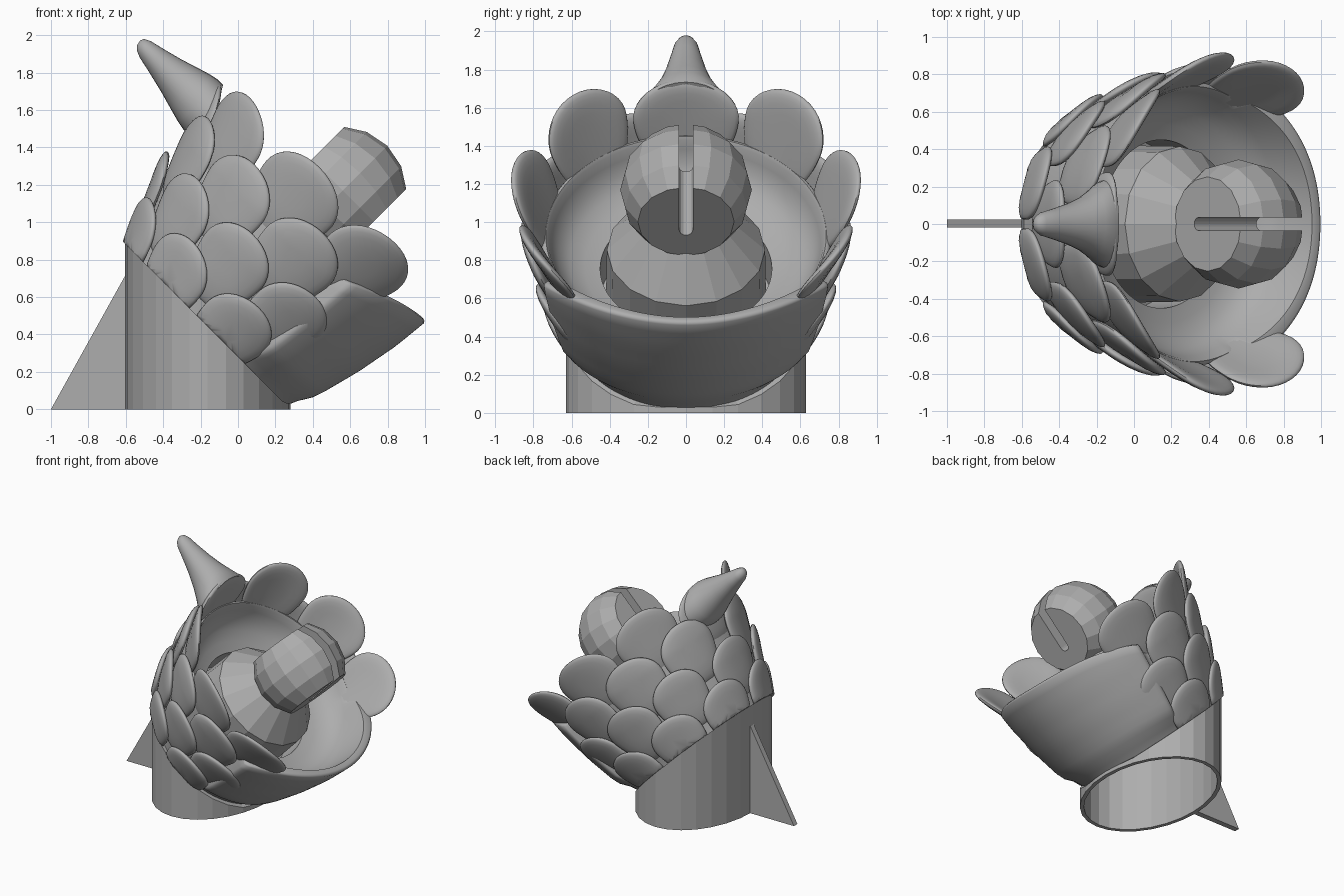
import bpy, bmesh
from math import sin, cos, pi, radians, sqrt
from mathutils import Matrix

old = bpy.data.objects.get("Cube")
if old:
    bpy.data.objects.remove(old, do_unlink=True)

grey = bpy.data.materials.new("plain_grey")
grey.use_nodes = True
colour = (0.42, 0.42, 0.42, 1)
grey.diffuse_color = colour
grey.node_tree.nodes["Principled BSDF"].inputs["Base Color"].default_value = colour

# Tilted frame: local z is the bowl axis, local x points to the front lip
TILT = Matrix.Translation((-0.165, 0, 0.445)) @ Matrix.Rotation(radians(45), 4, 'Y')


def finish(name, bm, smooth=False, tilted=True):
    bmesh.ops.recalc_face_normals(bm, faces=bm.faces)
    if tilted:
        bm.transform(TILT)
    mesh = bpy.data.meshes.new(name)
    bm.to_mesh(mesh)
    bm.free()
    mesh.materials.append(grey)
    obj = bpy.data.objects.new(name, mesh)
    bpy.context.collection.objects.link(obj)
    if smooth:
        bpy.ops.object.select_all(action='DESELECT')
        obj.select_set(True)
        bpy.context.view_layer.objects.active = obj
        bpy.ops.object.shade_smooth_by_angle(angle=radians(50))
    return obj


def loft(bm, rings, cap=True, loop=False):
    """Skin a list of closed rings of points."""
    rows = [[bm.verts.new(p) for p in ring] for ring in rings]
    n = len(rows[0])
    pairs = list(zip(rows, rows[1:])) + ([(rows[-1], rows[0])] if loop else [])
    for a, b in pairs:
        for i in range(n):
            j = (i + 1) % n
            bm.faces.new((a[i], a[j], b[j], b[i]))
    if cap and not loop:
        bm.faces.new(rows[0])
        bm.faces.new(rows[-1])


def circle(r, h, n):
    return [(r * cos(2 * pi * i / n), r * sin(2 * pi * i / n), h) for i in range(n)]


def smoothstep(a, b, x):
    t = max(0, min(1, (x - a) / (b - a)))
    return t * t * (3 - 2 * t)


PROFILE = [(0, 0.595), (0.19, 0.655), (0.4, 0.71), (0.64, 0.755), (0.84, 0.775), (1.1, 0.80)]


def bowl_radius(h):
    h = max(0, h)
    for (h0, r0), (h1, r1) in zip(PROFILE, PROFILE[1:]):
        if h <= h1:
            return r0 + (r1 - r0) * (h - h0) / (h1 - h0)
    return PROFILE[-1][1]


# Base: hollow elliptical tube cut off at a slant
def base_ring(inset, top):
    ring = []
    for i in range(28):
        t = 2 * pi * i / 28
        x, y = -0.162 + (0.442 - inset) * cos(t), (0.63 - inset) * sin(t)
        ring.append((x, y, max(0.03, 0.28 - x) if top else 0))
    return ring


bm = bmesh.new()
loft(bm, [base_ring(0, False), base_ring(0, True), base_ring(0.03, True), base_ring(0.03, False)], loop=True)
finish("base_tube", bm, tilted=False)

# Rear triangular fin
bm = bmesh.new()
loft(bm, [[(-1, y, 0), (-0.6, y, 0), (-0.6, y, 0.72)] for y in (-0.02, 0.025)])
finish("rear_fin", bm, tilted=False)

# Bowl, with a thicker and taller lip at the front, a shallow inside and a recess
SEG = 180
LEVELS = 12


def bowl_ring(level, offset, lip_size):
    ring = []
    for i in range(SEG):
        t = 2 * pi * i / SEG
        a = abs((t + pi) % (2 * pi) - pi) * 180 / pi
        lip = 1 - smoothstep(63, 67, a)
        top = 0.83 - 0.16 * min(1, a / 66) ** 3
        h = -0.01 + (top + 0.01) * level
        bulge = 0.035 + 0.05 * (a / 65) ** 2
        r = bowl_radius(h) + offset + lip_size * bulge * lip * smoothstep(0, 0.15, h)
        ring.append((r * cos(t), r * sin(t), h))
    return ring


outer = [bowl_ring(k / LEVELS, 0, 1) for k in range(LEVELS + 1)]
rim = [[(x * s, y * s, z + dz) for x, y, z in outer[-1]] for s, dz in ((0.99, 0.012), (0.97, 0.016))]
INSIDE = [(0.705, 0.62), (0.67, 0.55), (0.61, 0.495), (0.53, 0.46), (0.45, 0.44), (0.45, 0.2)]
bm = bmesh.new()
loft(bm, outer + rim + [bowl_ring(1, -0.035, 0.3)] + [circle(r, h, SEG) for r, h in INSIDE])
finish("bowl", bm, True)


# Petals: discs bent around the bowl, round tops leaning outwards, broad tucked-in bottoms
def petal(name, angle, height, half_w, half_h, lean, base):
    bm = bmesh.new()
    rings = []
    steps = [0.25, 0.5, 0.72, 0.86, 0.94, 0.98, 1]
    sides = [(s, 1) for s in steps] + [(s, -1) for s in reversed(steps[:-1])]
    for rho, side in sides:
        n = side * 0.03 * sqrt(max(0, 1 - rho ** 6))
        ring = []
        for i in range(40):
            c, s = cos(2 * pi * i / 40), sin(2 * pi * i / 40)
            if s < 0:
                c, s = c * abs(c) ** -0.4 if abs(c) > 0.001 else 0, s * 1.35
            h = max(0.0, height + rho * s * half_h)
            r = bowl_radius(h) + base + lean * (rho * s + 1) / 2 + n
            a = radians(angle) + rho * half_w * c / bowl_radius(height)
            ring.append((r * cos(a), r * sin(a), h))
        rings.append(ring)
    loft(bm, rings)
    finish(name, bm, True)


ROWS = [
    (0.08, 0.195, 0.185, 0.06, 0.005, (80, 120, 160)),
    (0.33, 0.205, 0.19, 0.07, 0.005, (68, 102, 137, 180)),
    (0.59, 0.22, 0.20, 0.08, 0.005, (84, 120, 156)),
    (0.82, 0.24, 0.205, 0.14, -0.018, (64, 101, 140)),
]
for row, (h, w, hh, lean, base, angles) in enumerate(ROWS, 1):
    for k, angle in enumerate(angles, 1):
        if angle == 180:
            petal(f"petal_row{row}_back", 180, h, w + 0.02, hh - 0.01, lean, base)
        else:
            petal(f"petal_row{row}_{k}_left", angle, h, w, hh, lean, base)
            petal(f"petal_row{row}_{k}_right", -angle, h, w, hh, lean, base)
petal("crest_petal", 180, 0.78, 0.27, 0.19, 0.09, -0.01)

# Pointed crest growing out of the back petal: distance, half width, half height
CREST = [(0.82, 0.24, 0.16), (0.86, 0.225, 0.16), (0.91, 0.185, 0.15), (0.98, 0.145, 0.13),
         (1.08, 0.11, 0.10), (1.20, 0.08, 0.07), (1.28, 0.062, 0.052), (1.315, 0.042, 0.036), (1.33, 0.015, 0.015)]


def crest_ring(distance, half_w, half_h):
    ring = []
    for i in range(28):
        y, dz = half_w * cos(2 * pi * i / 28), half_h * sin(2 * pi * i / 28)
        ring.append((0.6 * y * y - 0.2 * dz - distance, y, 0.812 + dz))
    return ring


bm = bmesh.new()
loft(bm, [crest_ring(*section) for section in CREST])
finish("crest", bm, True)

# Faceted pedestal in the bowl
bm = bmesh.new()
loft(bm, [circle(r, h, 16) for r, h in ((0.42, 0.2), (0.415, 0.58), (0.2, 0.83))])
finish("pedestal", bm)

# Faceted ball with two flat sides
bm = bmesh.new()
rings = []
for u in (-0.235, -0.13, 0, 0.13, 0.235):
    r = sqrt(0.345 ** 2 - u * u)
    rings.append([(u, y, x + 1.025) for x, y, _ in circle(r, 0, 16)])
loft(bm, rings)
ball = finish("ball", bm)

# Slot through the outer half of the ball, rounded at its inner end
bm = bmesh.new()
arc = [(0.036 * cos(pi + pi * i / 8), 0.96 + 0.036 * sin(pi + pi * i / 8)) for i in range(9)]
outline = arc + [(0.036, 1.5), (-0.036, 1.5)]
loft(bm, [[(u, y, h) for y, h in outline] for u in (-0.5, 0.5)])
cutter = finish("slot_cutter", bm)
cutter.hide_render = True
cut = ball.modifiers.new("slot", 'BOOLEAN')
cut.operation = 'DIFFERENCE'
cut.solver = 'EXACT'
cut.object = cutter
bpy.ops.object.select_all(action='DESELECT')
ball.select_set(True)
bpy.context.view_layer.objects.active = ball
bpy.ops.object.modifier_apply(modifier="slot")
bpy.data.objects.remove(cutter, do_unlink=True)
